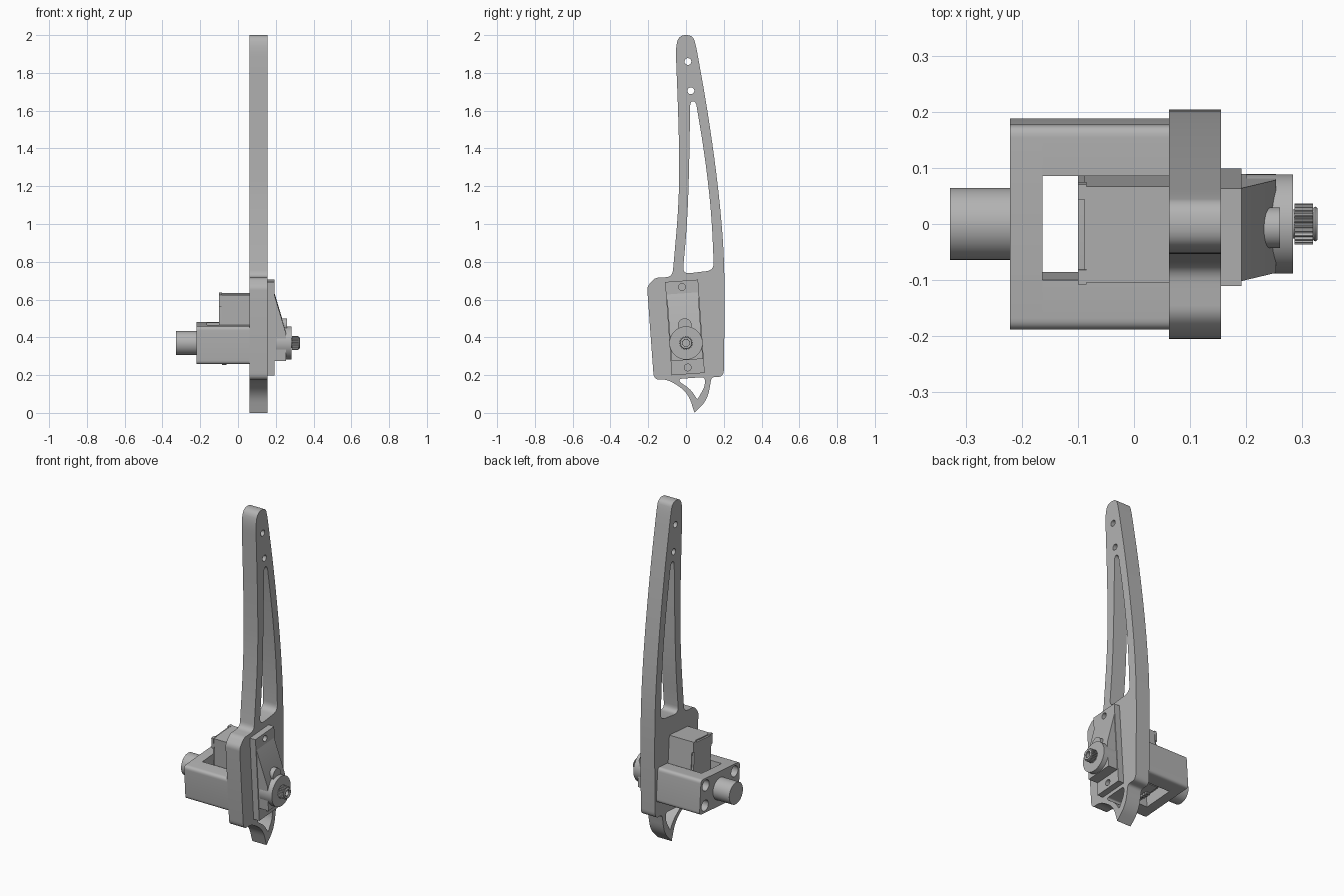
import bpy
import bmesh
import math
from mathutils import Vector

if "Cube" in bpy.data.objects:
    bpy.data.objects.remove(bpy.data.objects["Cube"], do_unlink=True)

grey = bpy.data.materials.new("plain grey")
grey.use_nodes = True
grey.diffuse_color = (0.45, 0.45, 0.45, 1)
grey.node_tree.nodes["Principled BSDF"].inputs["Base Color"].default_value = grey.diffuse_color

TILT = math.radians(4.1)
PIVOT = (0, 0, 0.37)  # output shaft axis


def circle(y, z, r, n=32):
    return [(y + r * math.cos(math.tau * i / n), z + r * math.sin(math.tau * i / n)) for i in range(n)]


def rounded(corners, steps=6):
    """Fillet a polygon given as (u, v, trim length)."""
    out = []
    for i, (u, v, r) in enumerate(corners):
        p = Vector((u, v))
        if not r:
            out.append((u, v))
            continue
        a = Vector(corners[i - 1][:2]) - p
        b = Vector(corners[(i + 1) % len(corners)][:2]) - p
        a = p + a.normalized() * min(r, a.length * 0.49)
        b = p + b.normalized() * min(r, b.length * 0.49)
        for k in range(steps + 1):
            t = k / steps
            out.append(tuple(a * (1 - t) ** 2 + p * 2 * t * (1 - t) + b * t * t))
    return out


def rect(y0, y1, z0, z1, r=0):
    return rounded([(y0, z0, r), (y1, z0, r), (y1, z1, r), (y0, z1, r)])


def prism(name, outline, a, b, holes=(), tilted=True, across=False, bevel=0):
    """Extrude a (y, z) outline along x, or an (x, z) outline along y."""
    bm = bmesh.new()
    for loop in [outline, *holes]:
        vs = [bm.verts.new((u, a, v) if across else (a, u, v)) for u, v in loop]
        for i, v in enumerate(vs):
            bm.edges.new((vs[i - 1], v))
    bmesh.ops.triangle_fill(bm, use_beauty=True, edges=bm.edges[:])
    ext = bmesh.ops.extrude_face_region(bm, geom=bm.faces[:])
    moved = [g for g in ext["geom"] if isinstance(g, bmesh.types.BMVert)]
    bmesh.ops.translate(bm, verts=moved, vec=(0, b - a, 0) if across else (b - a, 0, 0))
    bmesh.ops.recalc_face_normals(bm, faces=bm.faces[:])
    mesh = bpy.data.meshes.new(name)
    bm.to_mesh(mesh)
    bm.free()
    mesh.materials.append(grey)
    mesh.shade_smooth()
    mesh.set_sharp_from_angle(angle=math.radians(30))
    ob = bpy.data.objects.new(name, mesh)
    bpy.context.collection.objects.link(ob)
    if tilted:
        ob.location = PIVOT
        ob.rotation_euler.x = TILT
    if bevel:
        mod = ob.modifiers.new("soft edges", "BEVEL")
        mod.width, mod.segments, mod.limit_method = bevel, 3, "ANGLE"
        mod.angle_limit = math.radians(50)
    return ob


# Long arm plate with a hooked foot
arm = rounded([
    (0.045, 0, 0), (0.115, 0.07, 0.1), (0.135, 0.19, 0.02), (0.2, 0.19, 0.04),
    (0.207, 0.76, 0.3), (0.178, 1.14, 0.3), (0.12, 1.57, 0.3), (0.052, 1.95, 0.06),
    (0.035, 2, 0.04), (-0.035, 2, 0.04), (-0.055, 1.94, 0.06), (-0.036, 1.45, 0.3),
    (-0.036, 1.12, 0.3), (-0.072, 0.72, 0.035), (-0.165, 0.715, 0.02),
    (-0.206, 0.668, 0.02), (-0.17, 0.172, 0.04), (-0.1, 0.18, 0.05), (0.01, 0.11, 0.12)])
slot = rounded([
    (-0.018, 0.735, 0.04), (0.148, 0.755, 0.04), (0.135, 1.06, 0.2), (0.1, 1.36, 0.2),
    (0.052, 1.65, 0.03), (0.022, 1.65, 0.03), (0.018, 1.35, 0.3), (0.008, 1.02, 0.3)])
foot_gap = rounded([
    (-0.035, 0.18, 0.01), (0.1, 0.19, 0.02), (0.1, 0.14, 0.03), (0.06, 0.07, 0.01),
    (0.025, 0.125, 0.04), (-0.035, 0.165, 0.01)])
prism("arm_plate", arm, 0.062, 0.155,
      [slot, foot_gap, circle(0.01, 1.86, 0.018), circle(0.026, 1.705, 0.018)], tilted=False)

# Motor housing, rear cap and mounting flange
prism("motor_body", rect(-0.086, 0.086, -0.1, 0.26), -0.088, 0.16)
prism("motor_rear_cap", rect(-0.08, 0.08, -0.095, 0.254, 0.01), -0.1, -0.088)
for side, y in (("right", -0.076), ("left", 0.076)):
    prism("cap_clip_" + side, rect(y - 0.013, y + 0.013, 0.2, 0.262), -0.1, -0.085)
prism("mounting_flange", rect(-0.0875, 0.0875, -0.165, 0.33), 0.15, 0.192,
      [circle(0, 0.297, 0.018), circle(0, -0.13, 0.018)])
prism("gear_cover", [(0.19, -0.09), (0.253, -0.09), (0.253, 0.06), (0.19, 0.325 - 0.055)],
      -0.083, 0.083, across=True)
for i in range(3):
    prism(f"wire_{i}", circle(0.018 * (i - 1), -0.108, 0.008, 10), -0.085, -0.06)

# Output hub, idler and splined shaft
prism("output_hub", circle(0, 0, 0.088, 48), 0.2, 0.283)
prism("idler_boss", circle(0, 0.095, 0.036), 0.2, 0.26)
prism("shaft_neck", circle(0, 0, 0.026), 0.28, 0.288)
teeth = [((0.037 if i % 4 < 2 else 0.032) * math.cos(math.tau * i / 96),
          (0.037 if i % 4 < 2 else 0.032) * math.sin(math.tau * i / 96)) for i in range(96)]
prism("splined_shaft", teeth, 0.286, 0.319, [circle(0, 0, 0.018)])
prism("shaft_tip", circle(0, 0, 0.031), 0.319, 0.327, [circle(0, 0, 0.018)], bevel=0.004)

# Rear bracket: back wall, two arms, screws and pivot boss
spots = [(y, z) for y in (-0.135, 0.135) for z in (-0.058, 0.058)]
prism("bracket_wall", rect(-0.183, 0.183, -0.101, 0.101, 0.022), -0.221, -0.163,
      [circle(y, z, 0.032) for y, z in spots])
for side, s in (("left", 1), ("right", -1)):
    prism("bracket_arm_" + side, rounded([
        (s * 0.093, -0.101, 0), (s * 0.183, -0.101, 0.022),
        (s * 0.183, 0.101, 0.022), (s * 0.093, 0.101, 0)]), -0.163, 0.065)
for i, (y, z) in enumerate(spots):
    prism(f"bracket_screw_{i}", circle(y, z, 0.02, 20), -0.18, -0.16)
prism("pivot_boss", circle(0, 0, 0.064, 48), -0.328, -0.215, bevel=0.008)
